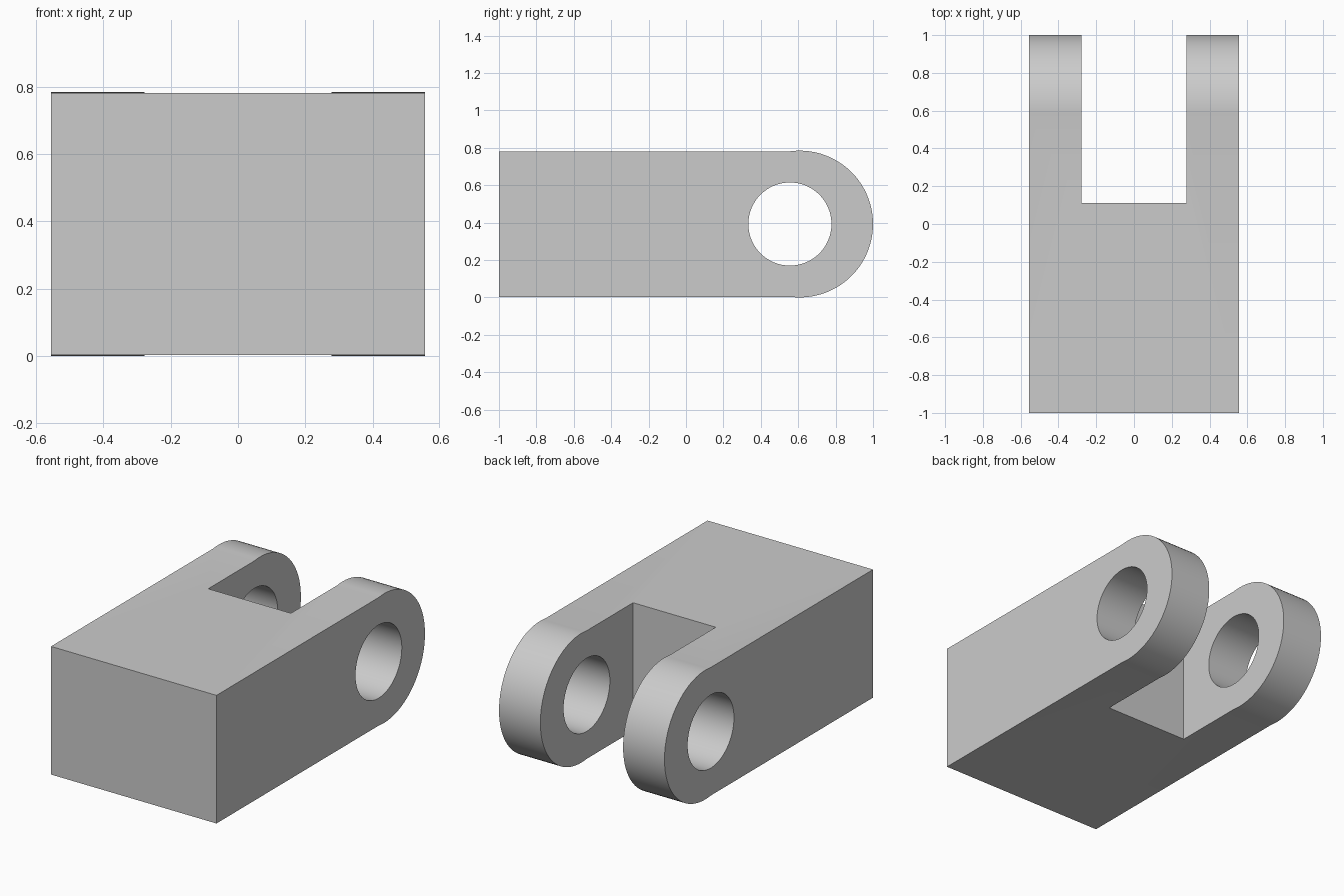
import bpy, bmesh, math

cube = bpy.data.objects.get("Cube")
if cube:
    bpy.data.objects.remove(cube)

HALF_W, HALF_H, SLOT_HALF, SLOT_Y = 0.5556, 0.3889, 0.2778, 0.1111
PIN_Y, PIN_R = 0.5556, 0.2222
# Rounded end: arc through the two shank corners above the pin and the tip at y = 1
reach = 1 - PIN_Y
offset = (reach**2 - HALF_H**2) / (2 * reach)
ARC_R, ARC_Y = reach - offset, PIN_Y + offset
MID_Z = ARC_R

grey = bpy.data.materials.new("light grey")
grey.use_nodes = True
colour = (0.6, 0.6, 0.6, 1)
grey.diffuse_color = colour
grey.node_tree.nodes["Principled BSDF"].inputs["Base Color"].default_value = colour


def prism(name, profile, half_width):
    """Extrude a (y, z) profile symmetrically along x."""
    bm = bmesh.new()
    face = bm.faces.new([bm.verts.new((-half_width, y, z)) for y, z in profile])
    moved = bmesh.ops.extrude_face_region(bm, geom=[face])["geom"]
    verts = [v for v in moved if isinstance(v, bmesh.types.BMVert)]
    bmesh.ops.translate(bm, verts=verts, vec=(2 * half_width, 0, 0))
    bmesh.ops.recalc_face_normals(bm, faces=bm.faces)
    mesh = bpy.data.meshes.new(name)
    bm.to_mesh(mesh)
    bm.free()
    mesh.materials.append(grey)
    obj = bpy.data.objects.new(name, mesh)
    bpy.context.collection.objects.link(obj)
    return obj


def arc(cy, radius, start, end, steps):
    angles = [start + (end - start) * i / steps for i in range(steps + 1)]
    return [(cy + radius * math.cos(a), MID_Z + radius * math.sin(a)) for a in angles]


# Block with rounded end
sweep = math.atan2(HALF_H, PIN_Y - ARC_Y)
low, high = MID_Z - HALF_H, MID_Z + HALF_H
clevis = prism("clevis_block",
               [(-1, high), (-1, low)] + arc(ARC_Y, ARC_R, -sweep, sweep, 48), HALF_W)

# Fork slot and pin hole cutters
slot = prism("slot_cutter", [(SLOT_Y, -1), (2, -1), (2, 2), (SLOT_Y, 2)], SLOT_HALF)
pin = prism("pin_hole_cutter", arc(PIN_Y, PIN_R, 0, math.tau, 64)[:-1], 1)

for cutter in (slot, pin):
    mod = clevis.modifiers.new(cutter.name, "BOOLEAN")
    mod.operation = "DIFFERENCE"
    mod.solver = "EXACT"
    mod.object = cutter

# Apply the cuts, then drop the cutters
bpy.context.view_layer.objects.active = clevis
clevis.select_set(True)
for name in [m.name for m in clevis.modifiers]:
    bpy.ops.object.modifier_apply(modifier=name)
for cutter in (slot, pin):
    bpy.data.objects.remove(cutter)
bpy.ops.object.shade_smooth_by_angle(angle=math.radians(30))
